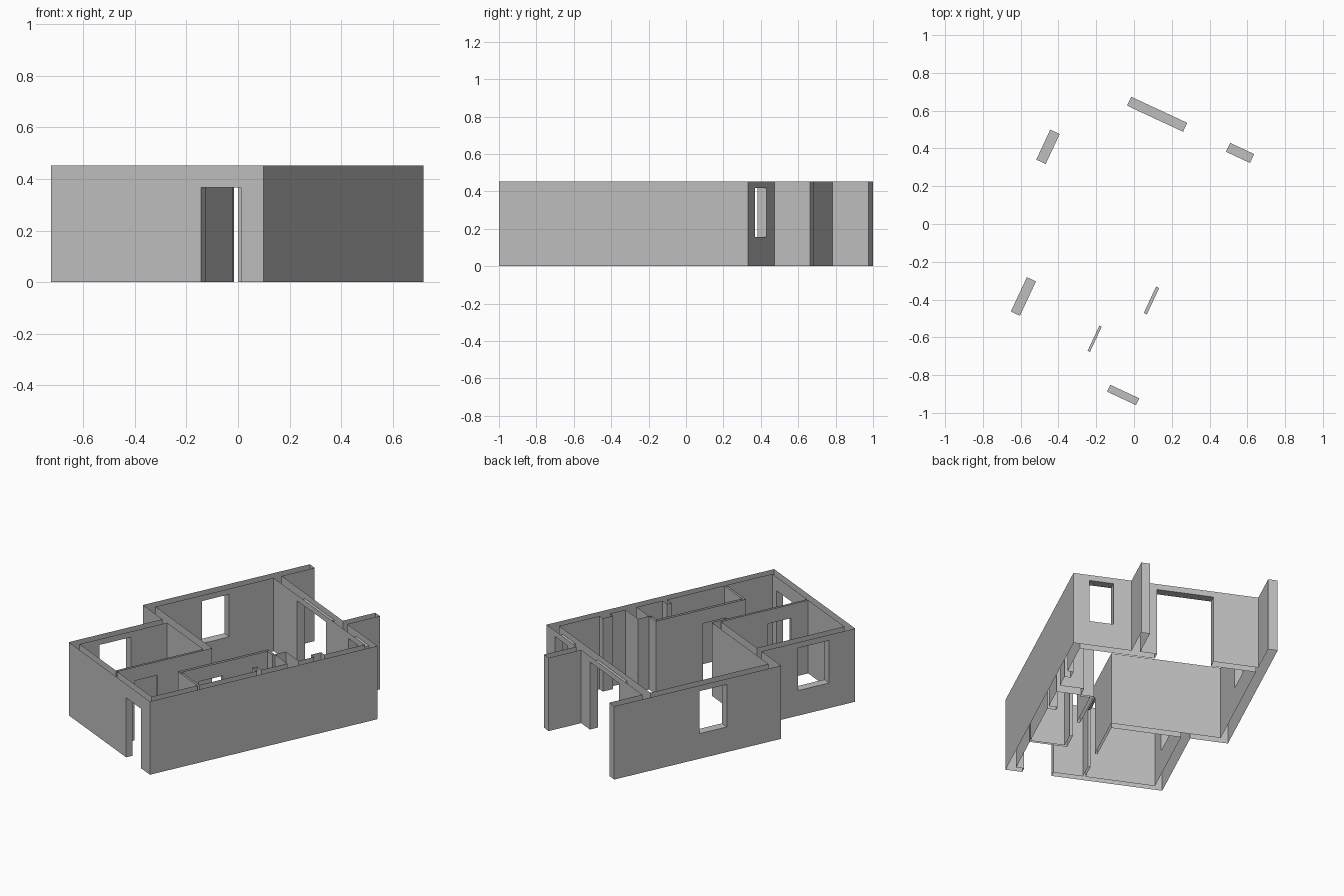
import bpy
import bmesh
from math import radians
from mathutils import Matrix, Vector

cube = bpy.data.objects.get("Cube")
if cube:
    bpy.data.objects.remove(cube, do_unlink=True)

plaster = bpy.data.materials.new("wall_grey")
plaster.use_nodes = True
GREY = (0.52, 0.52, 0.52, 1)
plaster.diffuse_color = GREY
plaster.node_tree.nodes["Principled BSDF"].inputs["Base Color"].default_value = GREY

HEIGHT, SILL, HEAD, DOOR = 0.452, 0.155, 0.417, 0.367

# Floor plan: each wall is (a0, a1, b0, b1); a runs along the entrance wall
# from the front corner, b runs along the long side wall.
PARTS = {
    "entrance_wall": [(0, .907, 0, .04)],
    "long_side_wall": [(0, .05, 0, 1.469)],
    "bedroom_outer_wall": [(.854, .907, 0, .605)],
    "rear_wall": [(0, 1.125, 1.417, 1.469)],
    "living_room_outer_wall": [(1.07, 1.125, .605, 1.682)],
    "terrace_fin": [(.336, .386, 1.417, 1.679)],
    "dividing_wall": [(.437, 1.125, .605, .655)],
    "bedroom_partition": [(.437, .451, 0, .605)],
    "bathroom_partition": [(.248, .266, .336, .917),
                           (0, .266, .336, .35),
                           (.19, .266, .902, .917)],
    "service_shaft": [(0, .19, .917, .988)],
    "wall_piers": [(0, .1, .72, .75), (0, .085, 1.09, 1.155)],
}

# Openings cut through the walls: plan rectangle, then bottom and top
OPENINGS = [
    (.097, .266, -.01, .04, 0, DOOR),         # entrance door
    (.437, .451, .152, .3, 0, DOOR),          # bedroom door
    (.248, .266, .46, .614, 0, DOOR),         # bathroom door
    (.483, .81, 1.417, 1.469, 0, HEAD),       # terrace door
    (.092, .232, 1.417, 1.469, SILL, HEAD),   # kitchen window
    (1.07, 1.125, .955, 1.13, SILL, HEAD),    # living room window
    (.854, .907, .169, .37, SILL, HEAD),      # bedroom window
]

# Grid lines of the plan and the heights
rects = [r for walls in PARTS.values() for r in walls] + [o[:4] for o in OPENINGS]
GRID = [sorted({v for r in rects for v in r[:2]}),
        sorted({v for r in rects for v in r[2:4]}),
        [0, SILL, DOOR, HEAD, HEIGHT]]


def inside(box, a, b):
    return box[0] < a < box[1] and box[2] < b < box[3]


def owner(cell):
    """Name of the wall filling a grid cell, or None where it is open."""
    if any(i < 0 or i >= len(g) - 1 for i, g in zip(cell, GRID)):
        return None
    a, b, z = [(g[i] + g[i + 1]) / 2 for i, g in zip(cell, GRID)]
    if any(inside(o, a, b) and o[4] < z < o[5] for o in OPENINGS):
        return None
    return next((name for name, walls in PARTS.items()
                 if any(inside(w, a, b) for w in walls)), None)


cells = {}
for i in range(len(GRID[0]) - 1):
    for j in range(len(GRID[1]) - 1):
        for k in range(len(GRID[2]) - 1):
            name = owner((i, j, k))
            if name:
                cells[i, j, k] = name

PLACE = Matrix.Translation((.0986, -1, 0)) @ Matrix.Rotation(radians(-25), 4, "Z")


def add_side(bm, cell, axis, step):
    """One exposed side of a cell, facing outward."""
    p, q = [n for n in range(3) if n != axis]
    corners = []
    for dp, dq in ((0, 0), (1, 0), (1, 1), (0, 1)):
        index = list(cell)
        index[axis] += max(step, 0)
        index[p] += dp
        index[q] += dq
        a, b, z = [g[n] for g, n in zip(GRID, index)]
        corners.append(bm.verts.new((-a, b, z)))
    face = bm.faces.new(corners)
    face.normal_update()
    outward = Vector((0, 0, 0))
    outward[axis] = -step if axis == 0 else step
    if face.normal.dot(outward) < 0:
        face.normal_flip()


# The walls are open shells: sides and reveals, without top or bottom caps
for name in PARTS:
    bm = bmesh.new()
    for cell, part in cells.items():
        if part != name:
            continue
        for axis in range(3):
            for step in (-1, 1):
                near = list(cell)
                near[axis] += step
                capped = axis == 2 and not 0 <= near[2] < len(GRID[2]) - 1
                if not capped and tuple(near) not in cells:
                    add_side(bm, cell, axis, step)
    bmesh.ops.remove_doubles(bm, verts=bm.verts, dist=1e-5)
    bmesh.ops.dissolve_limit(bm, angle_limit=radians(1), verts=bm.verts, edges=bm.edges)
    bmesh.ops.transform(bm, matrix=PLACE, verts=bm.verts)
    mesh = bpy.data.meshes.new(name)
    bm.to_mesh(mesh)
    bm.free()
    mesh.materials.append(plaster)
    bpy.context.collection.objects.link(bpy.data.objects.new(name, mesh))
